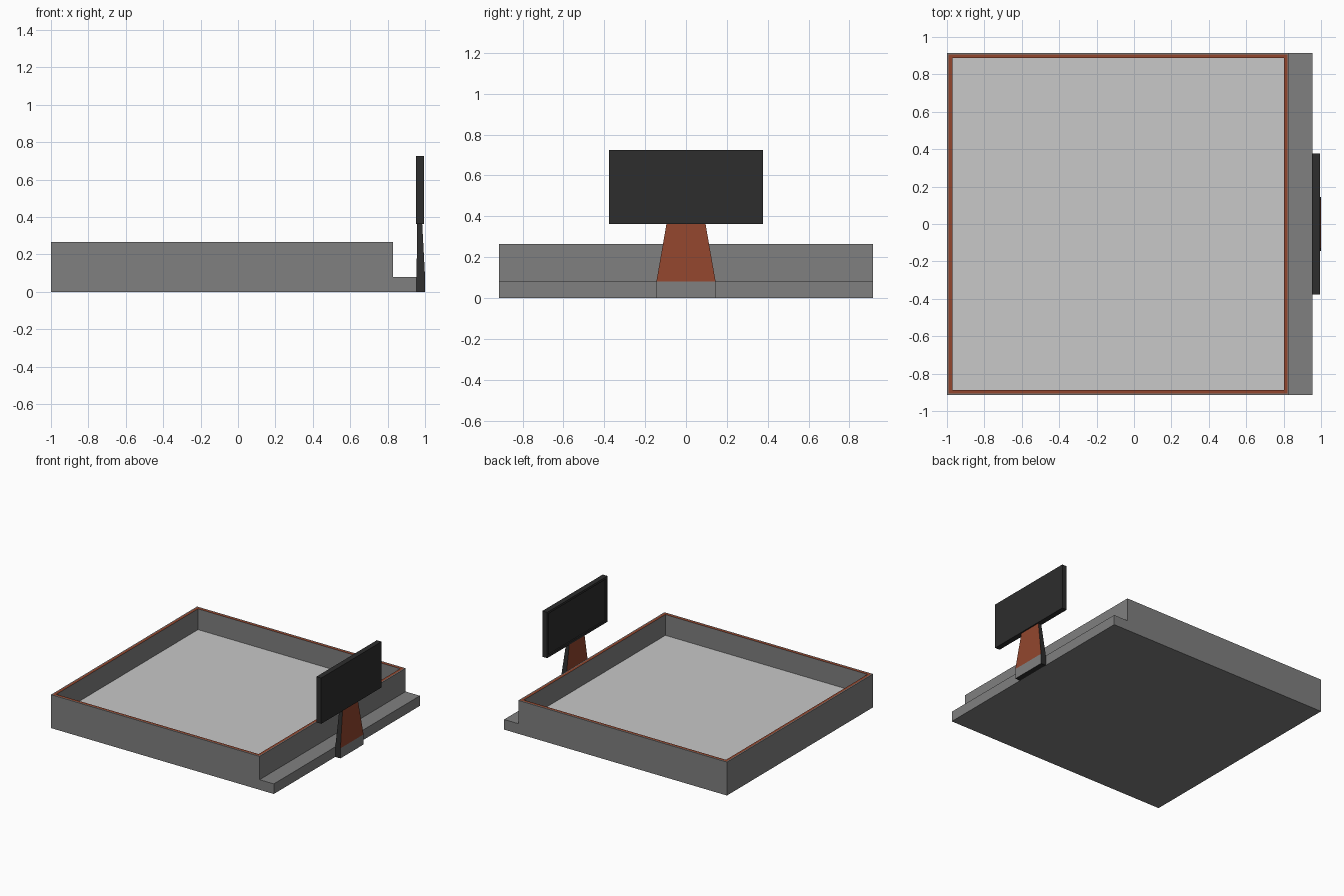
import bpy
import bmesh
from mathutils import Vector

cube = bpy.data.objects.get("Cube")
if cube:
    bpy.data.objects.remove(cube, do_unlink=True)


def material(name, rgb):
    mat = bpy.data.materials.new(name)
    mat.use_nodes = True
    mat.diffuse_color = (*rgb, 1)
    mat.node_tree.nodes["Principled BSDF"].inputs["Base Color"].default_value = (*rgb, 1)
    return mat


GREY = material("mid grey", (0.216, 0.216, 0.216))
LIGHT = material("light grey", (0.58, 0.58, 0.58))
RUST = material("rust orange", (0.287, 0.061, 0.027))
BLACK = material("charcoal", (0.026, 0.026, 0.026))


def finish(name, bm, mats):
    bmesh.ops.recalc_face_normals(bm, faces=bm.faces)
    mesh = bpy.data.meshes.new(name)
    bm.to_mesh(mesh)
    bm.free()
    for mat in mats:
        mesh.materials.append(mat)
    obj = bpy.data.objects.new(name, mesh)
    bpy.context.collection.objects.link(obj)
    return obj


def extrude_profile(points, half_depth):
    """Extrude an (x, z) outline along y."""
    bm = bmesh.new()
    face = bm.faces.new([bm.verts.new((x, -half_depth, z)) for x, z in points])
    new = bmesh.ops.extrude_face_region(bm, geom=[face])["geom"]
    verts = [v for v in new if isinstance(v, bmesh.types.BMVert)]
    bmesh.ops.translate(bm, verts=verts, vec=(0, 2 * half_depth, 0))
    bmesh.ops.recalc_face_normals(bm, faces=bm.faces)
    return bm


def face_towards(bm, direction):
    """The outermost face in a direction."""
    d = Vector(direction)
    facing = [f for f in bm.faces if f.normal.dot(d) > 0.9]
    return max(facing, key=lambda f: f.calc_center_median().dot(d))


def recess(bm, face, depth):
    """Push a face inward, building walls around it; returns the new floor."""
    vec = face.normal * -depth
    new = bmesh.ops.extrude_face_region(bm, geom=[face])["geom"]
    bmesh.ops.delete(bm, geom=[face], context="FACES_ONLY") if face.is_valid else None
    verts = [v for v in new if isinstance(v, bmesh.types.BMVert)]
    bmesh.ops.translate(bm, verts=verts, vec=vec)
    return next(f for f in new if isinstance(f, bmesh.types.BMFace))


# Open tray with a low step along its left side and a coloured rim
bm = extrude_profile([(-1, 0), (0.955, 0), (0.955, 0.08), (0.83, 0.08),
                      (0.83, 0.265), (-1, 0.265)], 0.915)
top = face_towards(bm, (0, 0, 1))
bmesh.ops.inset_region(bm, faces=[top], thickness=0.012)
rim = bmesh.ops.inset_region(bm, faces=[top], thickness=0.028)["faces"]
for f in rim:
    f.material_index = 1
floor = recess(bm, top, 0.165)
floor.material_index = 2
finish("tray", bm, [GREY, RUST, LIGHT])

# Tapered sign post, coloured on its broad faces and dark on its edges
bm = extrude_profile([(0.955, 0), (1, 0), (1, 0.08), (0.985, 0.362),
                      (0.957, 0.362), (0.955, 0.08)], 0.145)
for v in bm.verts:
    if v.co.z > 0.3:
        v.co.y *= 0.66
bm.normal_update()
for f in bm.faces:
    if abs(f.normal.x) < 0.9:
        f.material_index = 0
    else:
        f.material_index = 1 if f.calc_center_median().z > 0.08 else 2
finish("sign_post", bm, [BLACK, RUST, GREY])

# Sign board with a shallow framed screen facing the tray
bm = extrude_profile([(0.953, 0.362), (0.995, 0.362),
                      (0.995, 0.725), (0.953, 0.725)], 0.378)
screen = face_towards(bm, (-1, 0, 0))
bmesh.ops.inset_region(bm, faces=[screen], thickness=0.025)
recess(bm, screen, 0.01)
finish("sign_board", bm, [BLACK])
